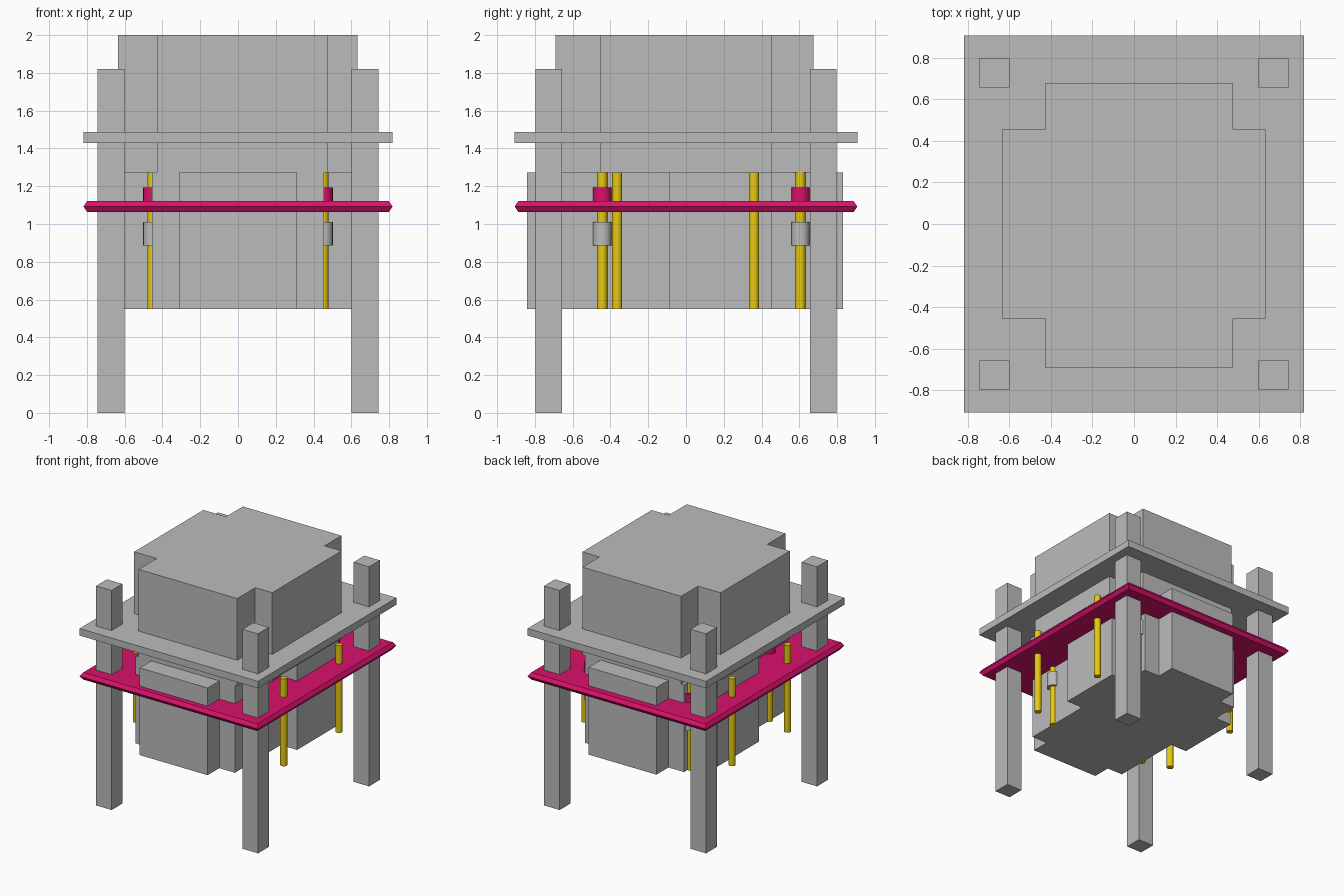
import bpy, bmesh, math

if "Cube" in bpy.data.objects:
    bpy.data.objects.remove(bpy.data.objects["Cube"])


def material(name, rgb):
    m = bpy.data.materials.new(name)
    m.diffuse_color = (*rgb, 1)
    m.use_nodes = True
    m.node_tree.nodes["Principled BSDF"].inputs["Base Color"].default_value = m.diffuse_color
    return m


GREY = material("plain grey", (0.50, 0.50, 0.50))
MAGENTA = material("magenta", (0.70, 0.006, 0.15))
GOLD = material("gold", (0.80, 0.58, 0.006))


def finish(name, bm, mat):
    bmesh.ops.recalc_face_normals(bm, faces=bm.faces)
    me = bpy.data.meshes.new(name)
    bm.to_mesh(me)
    bm.free()
    me.materials.append(mat)
    ob = bpy.data.objects.new(name, me)
    bpy.context.collection.objects.link(ob)
    return ob


def prism(name, outline, z0, z1, mat):
    """Extrude a plan outline from z0 up to z1."""
    bm = bmesh.new()
    face = bm.faces.new([bm.verts.new((x, y, z0)) for x, y in outline])
    new = bmesh.ops.extrude_face_region(bm, geom=[face])["geom"]
    bmesh.ops.translate(bm, vec=(0, 0, z1 - z0),
                        verts=[v for v in new if isinstance(v, bmesh.types.BMVert)])
    return finish(name, bm, mat)


def rect(x0, x1, y0, y1):
    return [(x0, y0), (x1, y0), (x1, y1), (x0, y1)]


def cylinder(name, x, y, r, z0, z1, mat):
    bm = bmesh.new()
    bmesh.ops.create_cone(bm, cap_ends=True, segments=20, radius1=r, radius2=r, depth=z1 - z0)
    bmesh.ops.translate(bm, vec=(x, y, (z0 + z1) / 2), verts=bm.verts)
    for f in bm.faces:
        f.smooth = len(f.verts) == 4
    ob = finish(name, bm, mat)
    for e in ob.data.edges:
        a, b = (ob.data.vertices[i].co.z for i in e.vertices)
        e.use_edge_sharp = abs(a - b) < 1e-5
    return ob


# Corner legs
for sx in (-1, 1):
    for sy in (-1, 1):
        xs = sorted((sx * 0.60, sx * 0.743))
        ys = sorted((sy * 0.656, sy * 0.798))
        prism("leg", rect(*xs, *ys), 0, 1.82, GREY)

# Upper shelf
prism("upper_plate", rect(-0.818, 0.818, -0.907, 0.907), 1.43, 1.488, GREY)

# Lower shelf with a pointed rim
shelf = prism("lower_plate", rect(-0.818, 0.818, -0.907, 0.907), 1.063, 1.122, MAGENTA)
bm = bmesh.new()
bm.from_mesh(shelf.data)
sides = [e for e in bm.edges if abs(e.verts[0].co.z - e.verts[1].co.z) > 0.01]
bmesh.ops.subdivide_edges(bm, edges=sides, cuts=1)
for v in bm.verts:
    if abs(v.co.z - 1.0925) > 0.01:
        v.co.x -= math.copysign(0.02, v.co.x)
        v.co.y -= math.copysign(0.02, v.co.y)
bm.to_mesh(shelf.data)
bm.free()

# Upper block: cross-shaped plan
prism("upper_block", [(-0.428, -0.69), (0.476, -0.69), (0.476, -0.454), (0.632, -0.454),
                      (0.632, 0.454), (0.476, 0.454), (0.476, 0.675), (-0.428, 0.675),
                      (-0.428, 0.454), (-0.635, 0.454), (-0.635, -0.454), (-0.428, -0.454)],
      1.273, 2.0, GREY)

# Lower block: stepped plan, mirrored in x
half = [(0.312, -0.843), (0.312, -0.69), (0.455, -0.69), (0.455, -0.09), (0.605, -0.09),
        (0.605, 0.454), (0.455, 0.454), (0.455, 0.675), (0.312, 0.675), (0.312, 0.832)]
prism("lower_block", half + [(-x, y) for x, y in reversed(half)], 0.55, 1.273, GREY)

# Pins: plain ones at the sides, collared ones at the block corners
for sx in (-1, 1):
    for y in (-0.365, 0.36):
        cylinder("side_pin", sx * 0.675, y, 0.027, 0.55, 1.273, GOLD)
    for y in (-0.443, 0.606):
        x = sx * 0.453
        cylinder("corner_pin", x, y, 0.027, 0.55, 1.273, GOLD)
        cylinder("upper_collar", x, y, 0.049, 1.11, 1.192, MAGENTA)
        cylinder("lower_collar", x, y, 0.049, 0.885, 1.01, GREY)
